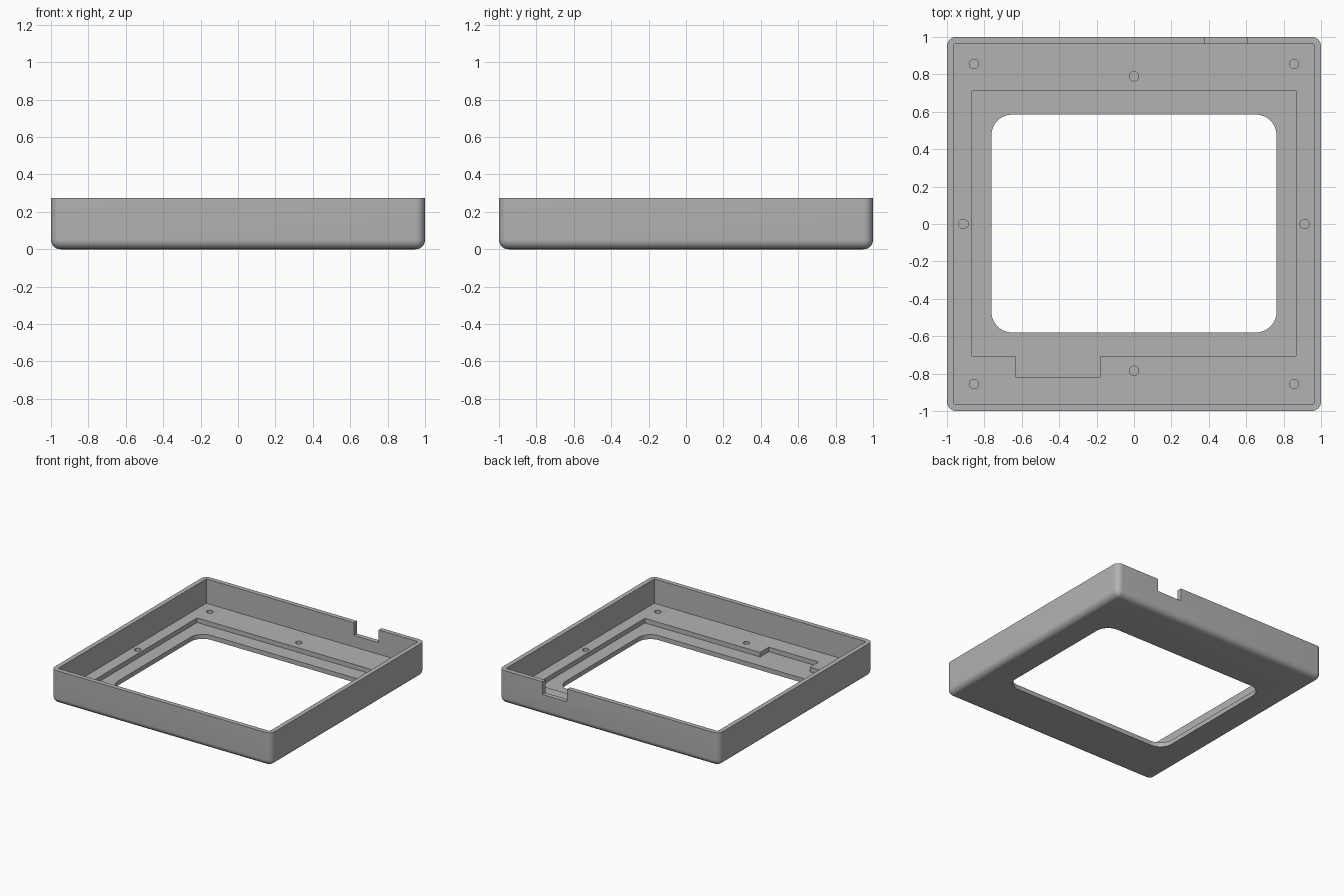
import bpy, bmesh, math

if "Cube" in bpy.data.objects:
    bpy.data.objects.remove(bpy.data.objects["Cube"])

HEIGHT, WALL_IN = 0.275, 0.962
FLOOR, LEDGE, NOTCH = 0.075, 0.037, 0.17   # heights of the inner levels
ABOVE = HEIGHT + 0.1

grey = bpy.data.materials.new("plain grey")
grey.use_nodes = True
grey.diffuse_color = (0.45, 0.45, 0.45, 1)
grey.node_tree.nodes["Principled BSDF"].inputs["Base Color"].default_value = grey.diffuse_color


def prism(name, outline, z0, z1, radius=0, round_bottom=False):
    """Extrude an outline from z0 to z1, optionally rounding its edges."""
    bm = bmesh.new()
    face = bm.faces.new([bm.verts.new((x, y, z0)) for x, y in outline])
    top = bmesh.ops.extrude_face_region(bm, geom=[face])["geom"]
    for v in top:
        if isinstance(v, bmesh.types.BMVert):
            v.co.z = z1
    bmesh.ops.recalc_face_normals(bm, faces=bm.faces)
    if radius:
        def upright(e):
            return abs(e.verts[0].co.z - e.verts[1].co.z) > 1e-4

        def low(e):
            return max(v.co.z for v in e.verts) < z0 + 1e-4
        edges = [e for e in bm.edges if upright(e) or (round_bottom and low(e))]
        bmesh.ops.bevel(bm, geom=edges, offset=radius, segments=10,
                        profile=0.5, affect='EDGES')
    mesh = bpy.data.meshes.new(name)
    bm.to_mesh(mesh)
    bm.free()
    mesh.materials.append(grey)
    obj = bpy.data.objects.new(name, mesh)
    bpy.context.collection.objects.link(obj)
    return obj


def rect(x0, x1, y0, y1):
    return [(x0, y0), (x1, y0), (x1, y1), (x0, y1)]


def circle(x, y, r, n=32):
    return [(x + r * math.cos(math.tau * i / n), y + r * math.sin(math.tau * i / n))
            for i in range(n)]


# Outer shell with rounded upright corners and rounded lower rim
frame = prism("bezel_frame", rect(-1, 1, -1, 1), 0, HEIGHT, 0.05, True)

# Main cavity, stepped recess with side tab, window, and cable notch
recess = [(-0.87, -0.705), (-0.633, -0.705), (-0.633, -0.818), (-0.18, -0.818),
          (-0.18, -0.705), (0.867, -0.705), (0.867, 0.712), (-0.87, 0.712)]
cutters = [
    prism("cavity_cutter", rect(-WALL_IN, WALL_IN, -WALL_IN, WALL_IN), FLOOR, ABOVE),
    prism("recess_cutter", recess, LEDGE, FLOOR + 0.05),
    prism("window_cutter", rect(-0.762, 0.762, -0.58, 0.585), -0.1, FLOOR + 0.03, 0.11),
    prism("notch_cutter", rect(0.38, 0.605, 0.9, 1.1), NOTCH, ABOVE),
]

# Blind screw holes in the corners and mid-sides
holes = [(sx * 0.856, sy * 0.856) for sx in (-1, 1) for sy in (-1, 1)]
holes += [(0, 0.79), (0, -0.785), (-0.912, 0), (0.912, 0)]
for x, y in holes:
    cutters.append(prism("hole_cutter", circle(x, y, 0.025), LEDGE, FLOOR + 0.04))

bpy.context.view_layer.objects.active = frame
frame.select_set(True)
for cutter in cutters:
    cutter.hide_render = True
    mod = frame.modifiers.new("cut", 'BOOLEAN')
    mod.operation, mod.solver, mod.object = 'DIFFERENCE', 'EXACT', cutter
    bpy.ops.object.modifier_apply(modifier=mod.name)
    bpy.data.objects.remove(cutter)

bpy.ops.object.shade_smooth_by_angle(angle=math.radians(30))
